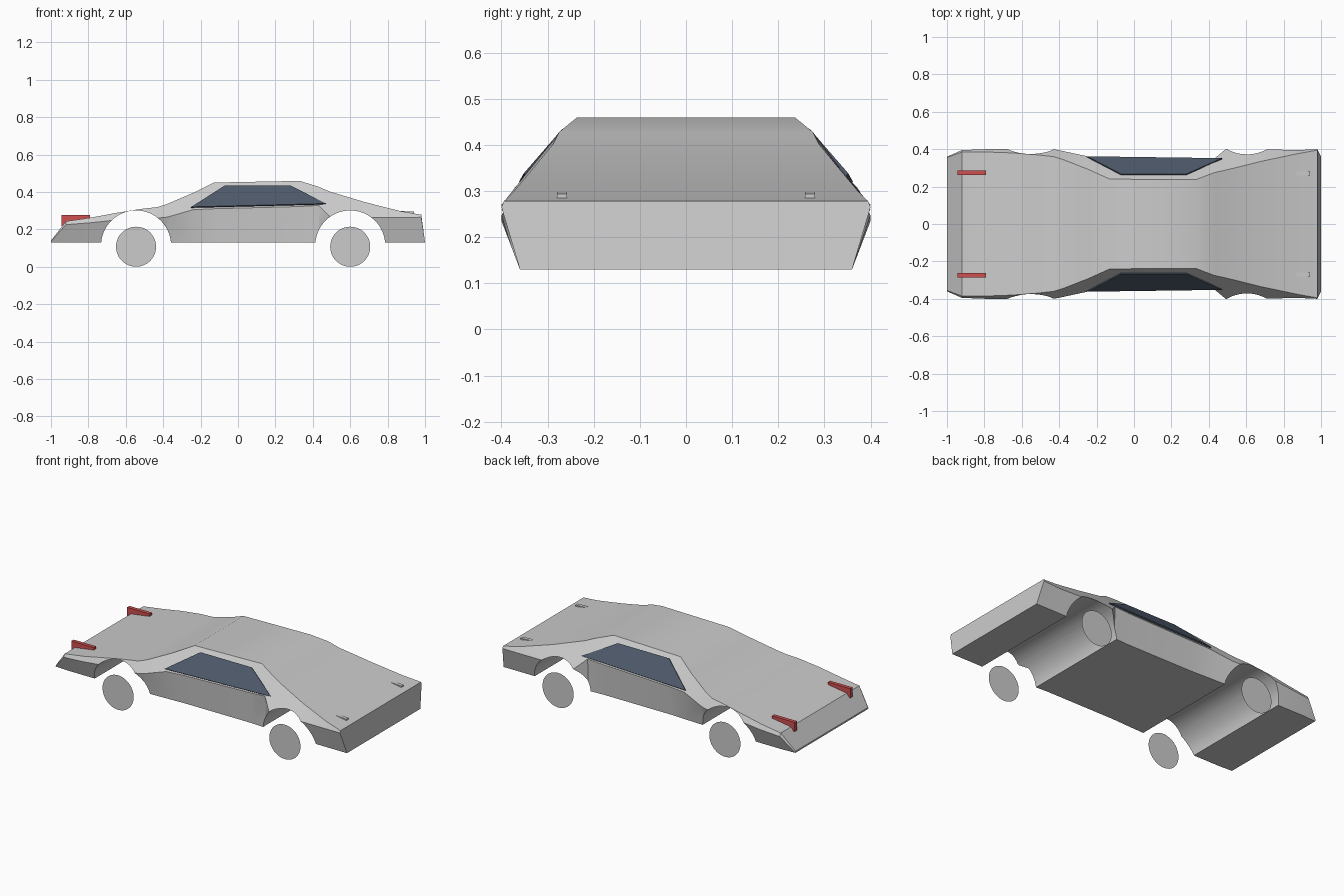
import bpy, bmesh, math
from mathutils import Matrix

if "Cube" in bpy.data.objects:
    bpy.data.objects.remove(bpy.data.objects["Cube"])


def material(name, rgb):
    m = bpy.data.materials.new(name)
    m.use_nodes = True
    m.diffuse_color = (*rgb, 1)
    m.node_tree.nodes["Principled BSDF"].inputs["Base Color"].default_value = (*rgb, 1)
    return m


GREY = material("light_grey", (0.6, 0.6, 0.6))
GLASS = material("slate_glass", (0.075, 0.1, 0.14))
RED = material("red", (0.62, 0.08, 0.08))


def add_object(name, bm, mat=None):
    mesh = bpy.data.meshes.new(name)
    bmesh.ops.recalc_face_normals(bm, faces=bm.faces)
    bm.to_mesh(mesh)
    bm.free()
    obj = bpy.data.objects.new(name, mesh)
    bpy.context.collection.objects.link(obj)
    if mat:
        mesh.materials.append(mat)
    return obj


def slab(name, profile, offset, mat):
    """Close a slab between a 3D outline and its copy moved by offset."""
    bm = bmesh.new()
    a = [bm.verts.new(p) for p in profile]
    b = [bm.verts.new([c + d for c, d in zip(p, offset)]) for p in profile]
    bm.faces.new(a)
    bm.faces.new(b)
    for i in range(len(a)):
        j = (i + 1) % len(a)
        bm.faces.new((a[i], a[j], b[j], b[i]))
    return add_object(name, bm, mat)


# Body sections: x, sill y, waist y, waist z, shoulder y, shoulder z
SILL_Z = 0.13
SECTIONS = [
    (-1.00, 0.355, 0.36, 0.135, 0.355, 0.14),
    (-0.92, 0.36, 0.395, 0.225, 0.385, 0.243),
    (-0.79, 0.36, 0.40, 0.235, 0.385, 0.262),
    (-0.65, 0.36, 0.40, 0.25, 0.38, 0.288),
    (-0.52, 0.36, 0.40, 0.265, 0.37, 0.309),
    (-0.43, 0.355, 0.40, 0.26, 0.36, 0.319),
    (-0.38, 0.35, 0.39, 0.265, 0.345, 0.335),
    (-0.24, 0.345, 0.36, 0.305, 0.29, 0.395),
    (-0.13, 0.34, 0.355, 0.31, 0.24, 0.45),
    (0.33, 0.34, 0.35, 0.322, 0.237, 0.459),
    (0.43, 0.345, 0.35, 0.328, 0.275, 0.428),
    (0.49, 0.355, 0.40, 0.27, 0.288, 0.402),
    (0.68, 0.36, 0.40, 0.265, 0.335, 0.345),
    (0.87, 0.36, 0.395, 0.262, 0.375, 0.297),
    (0.98, 0.36, 0.40, 0.265, 0.395, 0.278),
]
bm = bmesh.new()
rings = []
for sec in SECTIONS:
    x, sy, wy, wz, ty, tz = sec
    foot = x + 0.02 if sec is SECTIONS[-1] else x
    half = [(foot, sy, SILL_Z), (x, wy, wz), (x, ty, tz)]
    loop = half + [(px, -py, pz) for px, py, pz in reversed(half)]
    rings.append([bm.verts.new(p) for p in loop])
for r, s in zip(rings, rings[1:]):
    for i in range(6):
        j = (i + 1) % 6
        bm.faces.new((r[i], r[j], s[j], s[i]))
bm.faces.new(rings[0])
bm.faces.new(rings[-1])
body = add_object("car_body", bm, GREY)

# Wheel arches run through the full width
AXLES = {"rear": -0.545, "front": 0.6}
for end, ax in AXLES.items():
    bm = bmesh.new()
    bmesh.ops.create_cone(
        bm, cap_ends=True, segments=64, radius1=0.187, radius2=0.187, depth=1.2,
        matrix=Matrix.Translation((ax, 0, 0.114)) @ Matrix.Rotation(math.pi / 2, 4, "X"))
    cutter = add_object(end + "_arch_cutter", bm)
    cutter.hide_render = True
    mod = body.modifiers.new(end + "_arch", "BOOLEAN")
    mod.operation = "DIFFERENCE"
    mod.solver = "EXACT"
    mod.object = cutter
    bpy.context.view_layer.objects.active = body
    bpy.ops.object.modifier_apply(modifier=mod.name)
    bpy.data.objects.remove(cutter)

bpy.ops.object.select_all(action="DESELECT")
body.select_set(True)
bpy.context.view_layer.objects.active = body
bpy.ops.object.shade_smooth_by_angle(angle=math.radians(35))

# Outlines of the side parts, in x and z
FIN = [(-0.945, 0.22), (-0.945, 0.277), (-0.79, 0.277), (-0.79, 0.258), (-0.92, 0.24), (-0.935, 0.215)]
LAMP = [(0.87, 0.28), (0.87, 0.298), (0.94, 0.294), (0.94, 0.28)]

for side, s in (("left", 1), ("right", -1)):
    # Flat side windows leaning in with the cabin
    window = [(-0.25, 0.362, 0.32), (-0.07, 0.268, 0.435), (0.28, 0.268, 0.435), (0.47, 0.352, 0.338)]
    slab(side + "_window", [(x, s * y, z) for x, y, z in window], (0, -s * 0.006, -0.005), GLASS)
    # Rear fins and small hood lamps
    slab(side + "_rear_fin", [(x, s * 0.262, z) for x, z in FIN], (0, s * 0.023, 0), RED)
    slab(side + "_hood_lamp", [(x, s * 0.258, z) for x, z in LAMP], (0, s * 0.022, 0), GREY)
    # Thin disc wheels
    for end, ax in AXLES.items():
        bm = bmesh.new()
        bmesh.ops.create_circle(
            bm, cap_ends=True, segments=48, radius=0.107,
            matrix=Matrix.Translation((ax, s * 0.397, 0.107)) @ Matrix.Rotation(s * -math.pi / 2, 4, "X"))
        add_object(side + "_" + end + "_wheel", bm, GREY)
